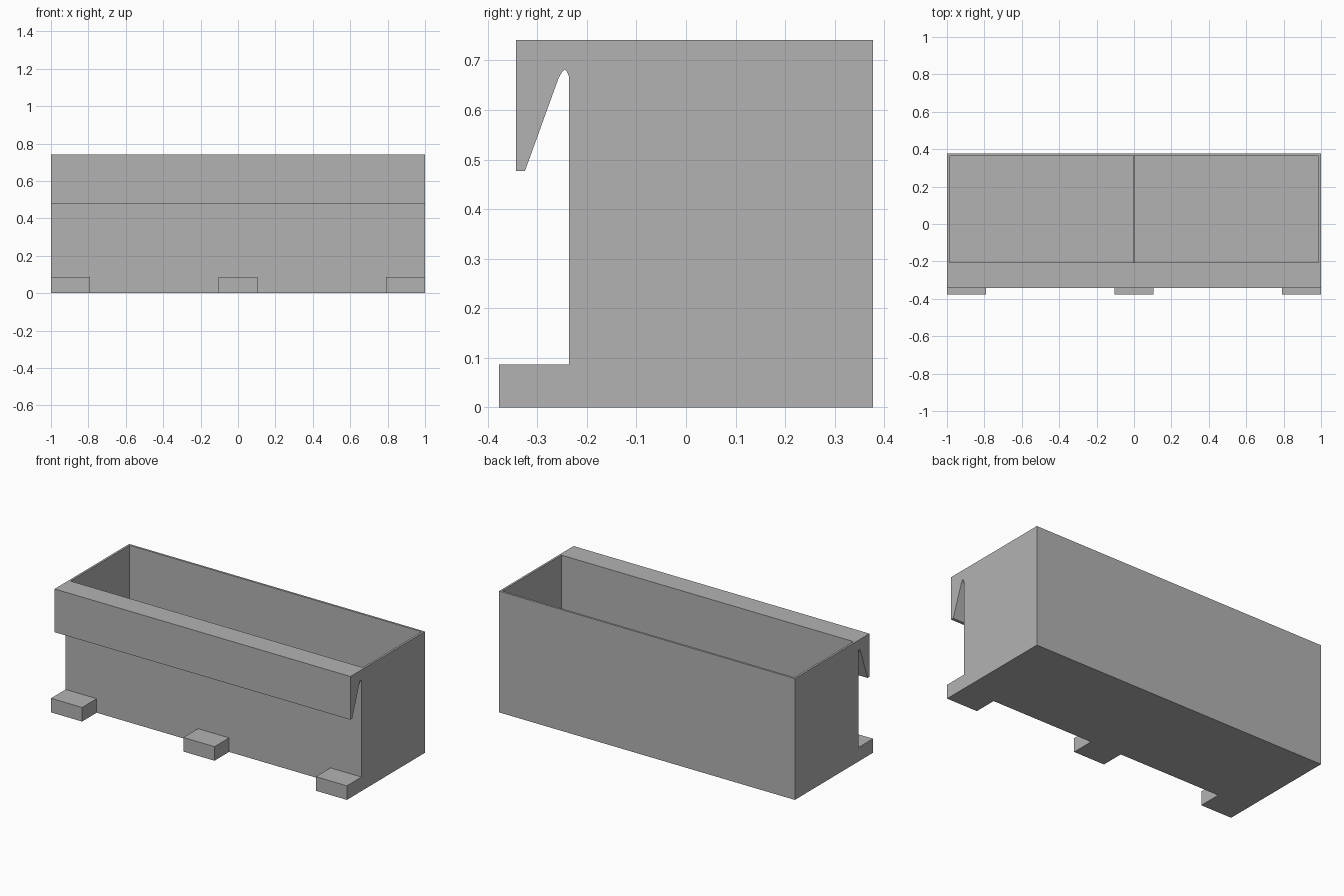
import bpy
import bmesh

cube = bpy.data.objects.get("Cube")
if cube:
    bpy.data.objects.remove(cube, do_unlink=True)

GREY = (0.45, 0.45, 0.45, 1.0)
grey = bpy.data.materials.new("plain grey")
grey.use_nodes = True
grey.diffuse_color = GREY
grey.node_tree.nodes["Principled BSDF"].inputs["Base Color"].default_value = GREY


def finish(name, bm):
    bmesh.ops.recalc_face_normals(bm, faces=bm.faces)
    mesh = bpy.data.meshes.new(name)
    bm.to_mesh(mesh)
    bm.free()
    mesh.materials.append(grey)
    obj = bpy.data.objects.new(name, mesh)
    bpy.context.collection.objects.link(obj)
    return obj


def extrude_x(name, profile, x0, x1):
    """Sweep a closed (y, z) profile along x."""
    bm = bmesh.new()
    face = bm.faces.new([bm.verts.new((x0, y, z)) for y, z in profile])
    ext = bmesh.ops.extrude_face_region(bm, geom=[face])
    moved = [v for v in ext["geom"] if isinstance(v, bmesh.types.BMVert)]
    bmesh.ops.translate(bm, verts=moved, vec=(x1 - x0, 0, 0))
    return finish(name, bm)


def box(name, x0, x1, y0, y1, z0, z1):
    return extrude_x(name, [(y0, z0), (y1, z0), (y1, z1), (y0, z1)], x0, x1)


HEIGHT, BACK, FRONT = 0.741, 0.377, -0.236
WALL = 0.013
INNER_FRONT, INNER_BACK = -0.207, BACK - WALL

# Bin body with the hanging lip along the front
body = extrude_x("bin_body", [
    (BACK, 0), (BACK, HEIGHT), (-0.343, HEIGHT), (-0.343, 0.477),
    (-0.325, 0.477), (-0.257, 0.665), (-0.25, 0.677), (-0.245, 0.682),
    (-0.24, 0.677), (FRONT, 0.667), (FRONT, 0)], -1, 1)

# Hollow out the inside
cutter = box("cavity_cutter", -1 + WALL, 1 - WALL,
             INNER_FRONT, INNER_BACK, WALL, HEIGHT + 0.1)
cutter.hide_render = True
cut = body.modifiers.new("cavity", 'BOOLEAN')
cut.operation = 'DIFFERENCE'
cut.solver = 'EXACT'
cut.object = cutter
bpy.context.view_layer.objects.active = body
bpy.ops.object.modifier_apply(modifier=cut.name)
bpy.data.objects.remove(cutter, do_unlink=True)

# Low partition across the middle of the inside
box("divider", -WALL / 2, WALL / 2, INNER_FRONT, INNER_BACK, WALL, HEIGHT / 2)

# Three feet along the lower front edge
FOOT = 0.21
for name, x in (("right_foot", -1), ("middle_foot", -FOOT / 2), ("left_foot", 1 - FOOT)):
    box(name, x, x + FOOT, -BACK, FRONT, 0, 0.086)
